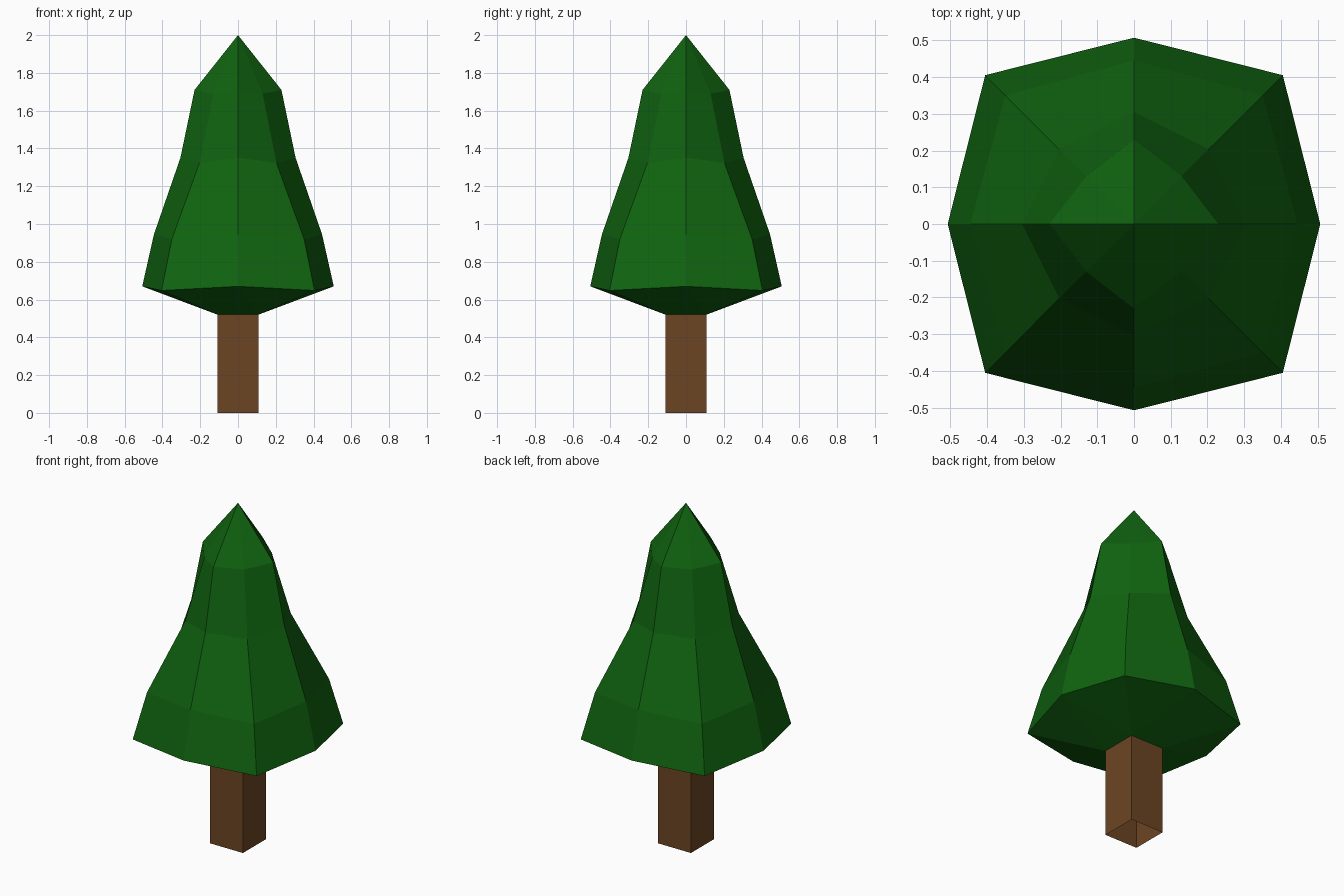
import bpy, bmesh

if "Cube" in bpy.data.objects:
    bpy.data.objects.remove(bpy.data.objects["Cube"])


def material(name, rgb):
    m = bpy.data.materials.new(name)
    m.diffuse_color = (*rgb, 1)
    m.use_nodes = True
    m.node_tree.nodes["Principled BSDF"].inputs["Base Color"].default_value = m.diffuse_color
    return m


def finish(bm, name, mat):
    bmesh.ops.recalc_face_normals(bm, faces=bm.faces)
    mesh = bpy.data.meshes.new(name)
    bm.to_mesh(mesh)
    bm.free()
    mesh.materials.append(mat)
    ob = bpy.data.objects.new(name, mesh)
    bpy.context.collection.objects.link(ob)
    return ob


TRUNK_HALF, TRUNK_TOP = 0.108, 0.52
DIAGONALS = [(1, 1), (-1, 1), (-1, -1), (1, -1)]
AXES = [(1, 0), (0, 1), (-1, 0), (0, -1)]


def square(bm, half, z):
    return [bm.verts.new((x * half, y * half, z)) for x, y in DIAGONALS]


# Foliage: eight-sided rings (axis reach, axis z, corner reach, corner z)
rings = [(0.507, 0.67, 0.405, 0.648),
         (0.445, 0.945, 0.35, 0.92),
         (0.305, 1.35, 0.203, 1.325),
         (0.23, 1.71, 0.13, 1.69)]
bm = bmesh.new()
loops = []
for ra, za, rc, zc in rings:
    loop = []
    for (ax, ay), (cx, cy) in zip(AXES, DIAGONALS):
        loop.append(bm.verts.new((ax * ra, ay * ra, za)))
        loop.append(bm.verts.new((cx * rc, cy * rc, zc)))
    loops.append(loop)
for low, high in zip(loops, loops[1:]):
    for i in range(8):
        j = (i + 1) % 8
        bm.faces.new((low[i], low[j], high[j], high[i]))
# Pointed tip
tip = bm.verts.new((0, 0, 2))
for i in range(8):
    bm.faces.new((loops[-1][i], loops[-1][(i + 1) % 8], tip))
# Underside narrowing to the square trunk
base, neck = loops[0], square(bm, TRUNK_HALF, TRUNK_TOP)
for k in range(4):
    axis, corner, nxt = base[2 * k], base[2 * k + 1], base[(2 * k + 2) % 8]
    bm.faces.new((axis, neck[k], corner))
    bm.faces.new((corner, neck[k], nxt))
    bm.faces.new((axis, neck[k - 1], neck[k]))
finish(bm, "foliage", material("leaf green", (0.005, 0.125, 0.005)))

# Trunk: square tube, open at the bottom
bm = bmesh.new()
low, high = square(bm, TRUNK_HALF, 0), square(bm, TRUNK_HALF, TRUNK_TOP)
for k in range(4):
    j = (k + 1) % 4
    bm.faces.new((low[k], low[j], high[j], high[k]))
finish(bm, "trunk", material("bark brown", (0.15, 0.06, 0.017)))
